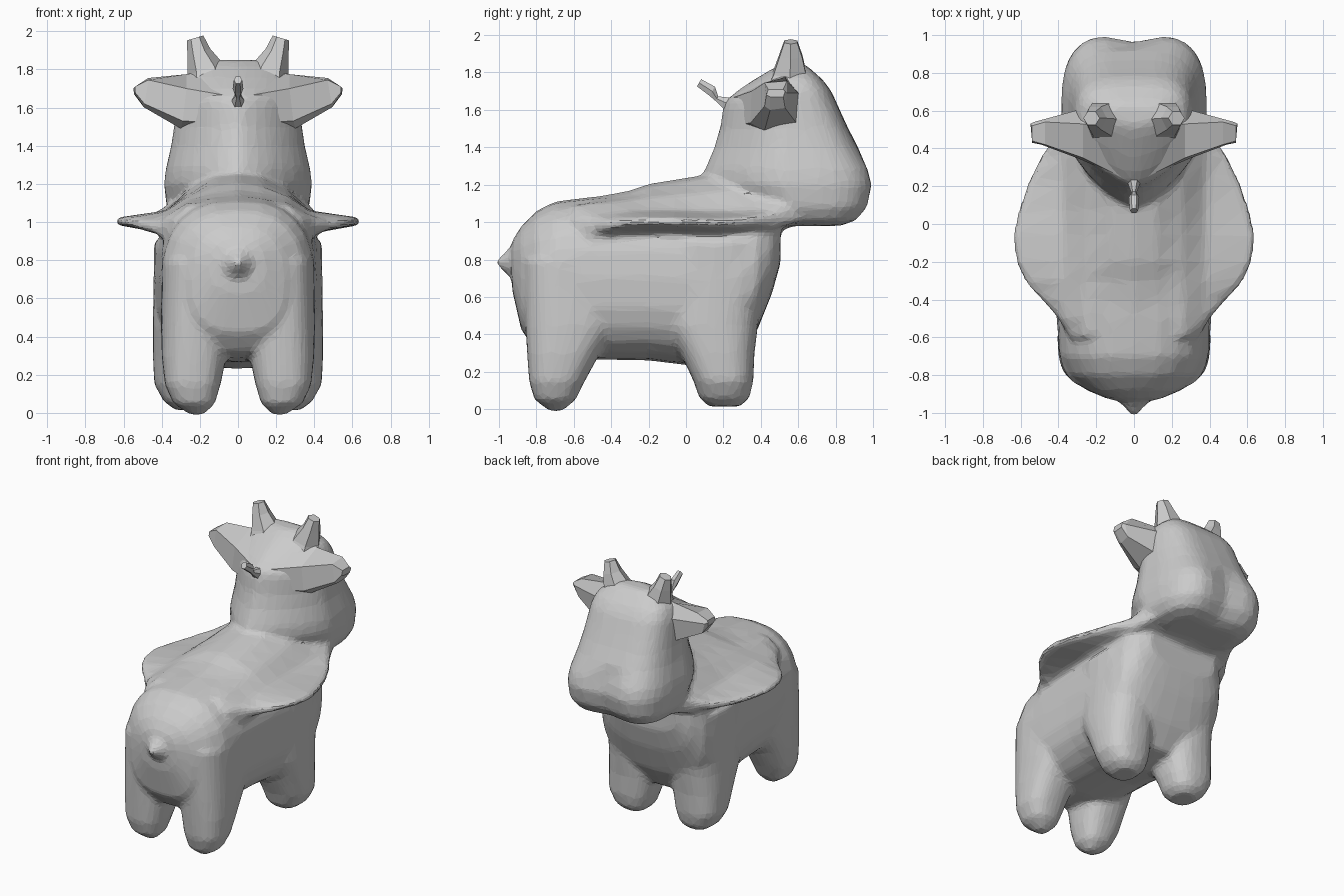
import bpy, bmesh
from math import cos, sin, pi, copysign

def power(v, n):
    return copysign(abs(v) ** (2 / n), v)

def oval(w, h, n=2.0, n_low=None, count=24):
    """Superellipse outline; n_low shapes the lower half."""
    pts = []
    for i in range(count):
        a = 2 * pi * i / count
        k = n if sin(a) >= 0 else (n_low or n)
        pts.append((w * power(cos(a), k), h * power(sin(a), k)))
    return pts

def loft(bm, rings):
    """Skin a list of equal-length rings and cap both ends."""
    vs = [[bm.verts.new(p) for p in r] for r in rings]
    n = len(rings[0])
    faces = []
    for a, b in zip(vs, vs[1:]):
        for i in range(n):
            j = (i + 1) % n
            faces.append(bm.faces.new((a[i], a[j], b[j], b[i])))
    faces.append(bm.faces.new(vs[0][::-1]))
    faces.append(bm.faces.new(vs[-1]))
    bmesh.ops.recalc_face_normals(bm, faces=faces)

def finish(bm, name):
    me = bpy.data.meshes.new(name)
    bm.to_mesh(me)
    bm.free()
    ob = bpy.data.objects.new(name, me)
    bpy.context.collection.objects.link(ob)
    return ob

skin = bmesh.new()

# Barrel of the body: y, half width, bottom, top
barrel = [(-0.93, .13, .64, .90), (-0.88, .25, .42, .98), (-0.80, .35, .32, 1.06),
          (-0.70, .395, .29, 1.11), (-0.50, .41, .265, 1.135), (-0.20, .425, .26, 1.15),
          (0.05, .44, .23, 1.15), (0.28, .44, .26, 1.15), (0.38, .42, .42, 1.15),
          (0.46, .36, .62, 1.12), (0.505, .28, .78, 1.08)]
loft(skin, [[(x, y, (lo + hi) / 2 + z) for x, z in oval(w, (hi - lo) / 2, 2.5, 2.7)]
            for y, w, lo, hi in barrel])

# Stub tail
loft(skin, [[(x, y, .785 + z) for x, z in oval(r, r)]
            for y, r in [(-.84, .22), (-.91, .12), (-.96, .06), (-1.01, .02)]])

# Legs: z, inner x, outer x, back y, front y
hind = [(-.01, .18, .25, -.73, -.66), (.05, .12, .34, -.81, -.59), (.15, .09, .385, -.84, -.54),
        (.30, .06, .40, -.85, -.46), (.45, .04, .405, -.86, -.36), (.8, .03, .40, -.87, -.3)]
fore = [(.015, .18, .33, .12, .29), (.06, .13, .39, .07, .34), (.15, .10, .44, .04, .36),
        (.30, .07, .447, -.03, .367), (.45, .05, .447, -.12, .385), (.9, .03, .44, -.15, .46)]
for leg in (hind, fore):
    for s in (-1, 1):
        loft(skin, [[(s * ((a + b) / 2 + x), (c + d) / 2 + y, z)
                     for x, y in oval((b - a) / 2, (d - c) / 2, 2.5)] for z, a, b, c, d in leg])

# Shoulder flare with thin edges, running into the jaw: y, half width, ridge height, edge height
flare = [(-.60, .34, 1.11, .96), (-.5, .40, 1.135, .975), (-.4, .49, 1.15, .985),
         (-.3, .58, 1.17, 1.0), (-.2, .625, 1.205, 1.005), (-.06, .64, 1.228, 1.005),
         (.08, .61, 1.25, 1.0), (.22, .56, 1.28, 1.0), (.36, .49, 1.28, 1.01), (.48, .41, 1.25, 1.03), (.62, .34, 1.2, 1.07)]
rings = []
for y, w, top, e in flare:
    half = [(.12, top - .018), (.26, top * .45 + .592), (.38, e + .055), (w, e + .018), (w, e - .02), (.39, e - .06)]
    half = [(min(x, w), z) for x, z in half]
    ring = [(0, top)] + half + [(0, e - .08)] + [(-x, z) for x, z in half[::-1]]
    rings.append([(x, y, z) for x, z in ring])
loft(skin, rings)

# Head and neck: z, half width, back y, front y
head = [(.98, .24, .45, .85), (1.01, .33, .36, .925), (1.08, .374, .22, .985), (1.2, .388, .1, 1.01),
        (1.28, .378, .10, .99), (1.4, .35, .15, .92), (1.5, .335, .18, .868), (1.6, .325, .195, .822),
        (1.65, .32, .21, .80), (1.7, .31, .27, .777), (1.76, .28, .36, .733), (1.82, .21, .46, .665), (1.85, .14, .52, .625)]
rings = []
for z, w, back, front in head:
    mid = back + (front - back) * .48
    ring = []
    for x, y in oval(w, 1, 3.4, 1.5, 32):
        dent = .045 * max(0, 1 - abs(x) / .2) if y > 0 and z < 1.35 else 0
        ring.append((x, mid + y * ((front - mid) if y > 0 else (mid - back)) - dent, z))
    rings.append(ring)
loft(skin, rings)

# Fuse into one faceted skin
body = finish(skin, "body")
m = body.modifiers.new("fuse", 'REMESH')
m.mode, m.voxel_size = 'VOXEL', .018
m = body.modifiers.new("soften", 'SMOOTH')
m.factor, m.iterations = .5, 9
m = body.modifiers.new("facets", 'DECIMATE')
m.ratio = .10

for s, side in ((-1, "left"), (1, "right")):
    # Ears: wedges spreading from the nape ridge out to blunt tips
    bm = bmesh.new()
    ear = [[(.06, .25, 1.52), (.12, .42, 1.44), (.2, .64, 1.52), (.2, .64, 1.72), (.12, .50, 1.80), (.04, .235, 1.66)],
           [(.29, .345, 1.53), (.30, .42, 1.49), (.32, .59, 1.53), (.31, .60, 1.69), (.27, .53, 1.775), (.27, .35, 1.70)],
           [(.49, .42, 1.62), (.49, .45, 1.60), (.50, .53, 1.61), (.53, .54, 1.69), (.47, .54, 1.755), (.47, .42, 1.745)],
           [(.54, .43, 1.68), (.54, .45, 1.67), (.545, .52, 1.67), (.548, .53, 1.70), (.54, .52, 1.71), (.54, .44, 1.71)]]
    loft(bm, [[(s * x, y, z) for x, y, z in r] for r in ear])
    finish(bm, side + "_ear")

    # Horns: centre x, centre y, z, half sizes
    bm = bmesh.new()
    horn = [(.16, .55, 1.70, .12, .15), (.17, .555, 1.80, .095, .10), (.205, .56, 1.89, .06, .07),
            (.225, .56, 1.965, .043, .04)]
    loft(bm, [[(s * (cx + x), cy + y, z - x * .3) for x, y in oval(w, d, count=6)]
              for cx, cy, z, w, d in horn])
    finish(bm, side + "_horn")

# Small tuft at the nape
bm = bmesh.new()
tuft = [(.30, 1.62, .07), (.22, 1.635, .035), (.165, 1.66, .014), (.14, 1.70, .028), (.07, 1.745, .022)]
loft(bm, [[(x, y + z * .6, c + z) for x, z in oval(r, r, count=6)] for y, c, r in tuft])
finish(bm, "nape_tuft")
